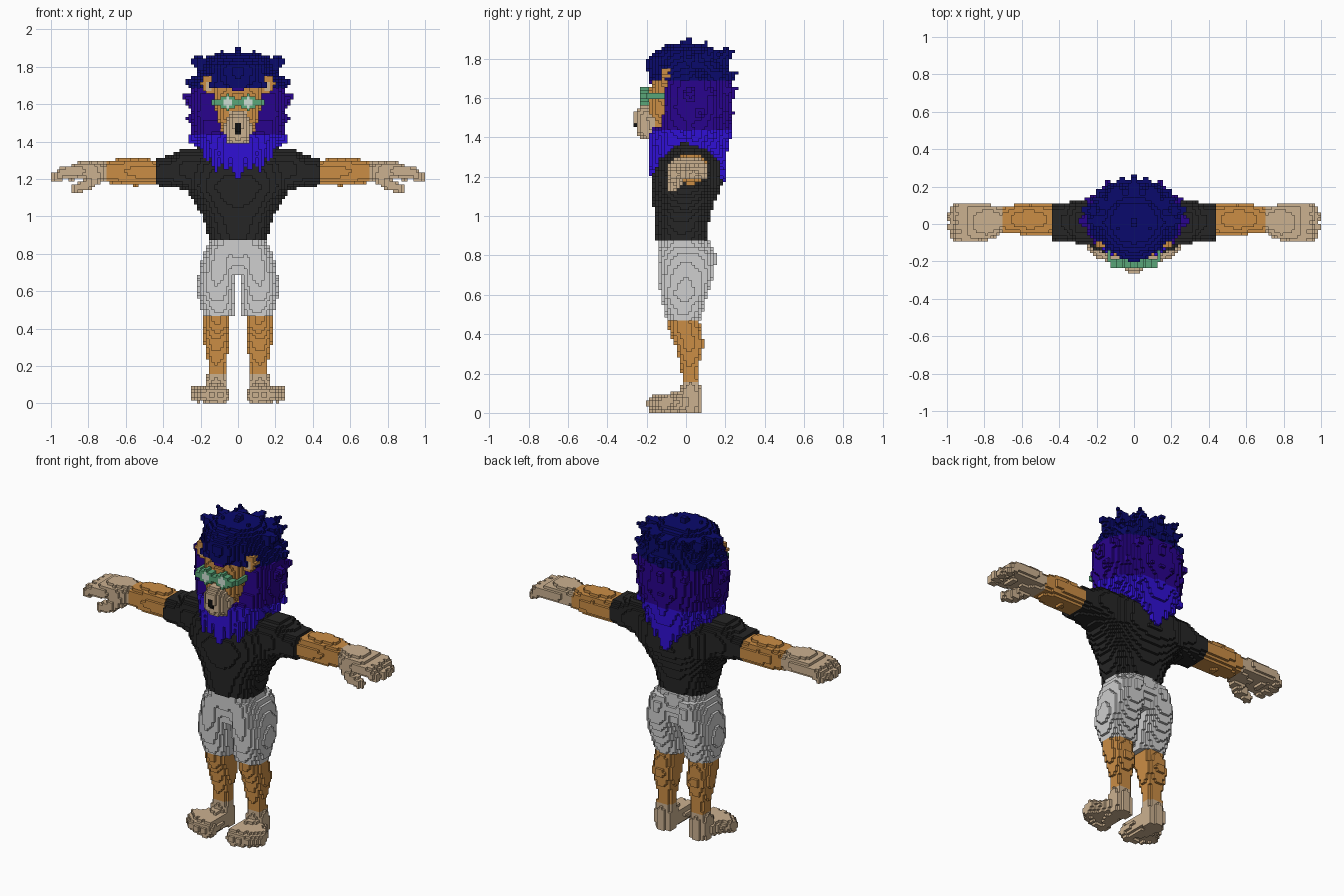
import bpy, bmesh, math
from mathutils import Vector

if "Cube" in bpy.data.objects:
    bpy.data.objects.remove(bpy.data.objects["Cube"])

S = 2 / 128                      # edge length of one block
GRID = {}                        # (i, j, k) -> (part, colour)

COLOURS = {
    "navy hair": (.003, .003, .15), "indigo hair": (.022, .001, .27),
    "bright blue hair": (.03, .005, .66), "orange fur": (.60, .27, .06),
    "tan fur": (.60, .44, .28), "black cloth": (.019, .019, .019),
    "grey cloth": (.62, .62, .62), "green frame": (.10, .38, .19),
    "pale lens": (.62, .74, .66), "dark mouth": (.005, .005, .005)}
NAMES = list(COLOURS)


def fill(part, colour, lo, hi, test):
    """Fill blocks of the x >= 0 half that pass the test, and mirror them."""
    a = [math.floor(v / S) for v in lo]
    b = [math.ceil(v / S) for v in hi]
    for i in range(max(0, a[0]), b[0]):
        x = (i + .5) * S
        for j in range(a[1], b[1]):
            y = (j + .5) * S
            for k in range(max(0, a[2]), b[2]):
                z = (k + .5) * S
                if test(x, y, z):
                    c = colour(x, y, z) if callable(colour) else colour
                    GRID[i, j, k] = GRID[-1 - i, j, k] = (part, c)


def lerp_keys(keys, t):
    for p, q in zip(keys, keys[1:]):
        if p[0] <= t <= q[0]:
            f = (t - p[0]) / (q[0] - p[0])
            return [u + (v - u) * f for u, v in zip(p[1:], q[1:])]


def loft(part, colour, keys, axis="z", e=2.2, clip=None):
    """Stack of ellipses: key = (height, centre a, centre b, radius a, radius b)."""
    a0, a1 = min(k[1] - k[3] for k in keys), max(k[1] + k[3] for k in keys)
    b0, b1 = min(k[2] - k[4] for k in keys), max(k[2] + k[4] for k in keys)
    t0, t1 = keys[0][0], keys[-1][0]

    def test(x, y, z):
        t, a, b = (z, x, y) if axis == "z" else (x, y, z)
        r = lerp_keys(keys, t)
        if not r or (clip and not clip(x, y, z)):
            return False
        return abs((a - r[0]) / r[2]) ** e + abs((b - r[1]) / r[3]) ** e <= 1
    if axis == "z":
        fill(part, colour, (a0, b0, t0), (a1, b1, t1), test)
    else:
        fill(part, colour, (t0, a0, b0), (t1, a1, b1), test)


def taper(part, colour, a, b, r0, r1):
    """Rounded stick from a to b whose radius goes from r0 to r1."""
    a, b = Vector(a), Vector(b)
    d, r = b - a, max(r0, r1)

    def test(x, y, z):
        p = Vector((x, y, z))
        f = min(1, max(0, (p - a).dot(d) / d.length_squared))
        return (p - a - d * f).length <= r0 + (r1 - r0) * f
    fill(part, colour, [min(u, v) - r for u, v in zip(a, b)],
         [max(u, v) + r for u, v in zip(a, b)], test)


# Lower legs and feet
loft("lower_legs", "orange fur", [
    (.15, .115, .025, .047, .043), (.22, .112, .018, .05, .043),
    (.35, .113, .018, .073, .075), (.42, .113, -.005, .073, .082),
    (.50, .113, -.015, .07, .077)])
loft("feet", "tan fur", [(.0, .115, .025, .055, .05), (.09, .118, .02, .062, .055),
                         (.15, .115, .025, .05, .045)])
for tx, ty, r in ((.093, -.155, .044), (.14, -.158, .04), (.18, -.145, .038), (.215, -.115, .036)):
    taper("feet", "tan fur", (.115, .015, .056), (tx, ty, .05), .055, r)
    taper("feet", "tan fur", (tx, ty + .03, .066), (tx, ty, .045), .034, r + .002)

# Shorts
loft("shorts", "grey cloth", [
    (.475, .1, -.015, .09, .086), (.60, .114, -.01, .106, .12),
    (.70, .103, .003, .106, .142), (.80, .09, .005, .098, .147),
    (.84, .08, 0, .09, .137)], clip=lambda x, y, z: x > .012)
loft("shorts", "grey cloth", [
    (.685, 0, 0, .15, .10), (.78, 0, .003, .187, .135), (.87, 0, -.015, .157, .134)])

# Shirt with sleeves
loft("shirt", "black cloth", [
    (.87, 0, -.022, .153, .128), (1.0, 0, -.018, .19, .14), (1.08, 0, -.008, .235, .16),
    (1.16, 0, .003, .29, .178), (1.28, 0, .01, .30, .165), (1.37, 0, .012, .22, .10)], e=2.4)
loft("shirt", "black cloth", [
    (.15, .01, 1.24, .12, .12), (.30, .01, 1.252, .115, .108),
    (.36, .01, 1.242, .104, .083), (.44, .01, 1.24, .1, .075)], "x", 2.5)

# Forearms, hands and fingers
loft("forearms", "orange fur", [
    (.44, .02, 1.235, .085, .066), (.56, .025, 1.24, .082, .077),
    (.64, .025, 1.24, .078, .068), (.71, .02, 1.237, .07, .054)], "x", 2.4)
loft("hands", "tan fur", [
    (.71, .02, 1.238, .07, .055), (.78, .012, 1.248, .094, .054),
    (.86, .01, 1.243, .1, .047), (.91, .01, 1.23, .095, .038)], "x", 2.4)
for fy, tip in ((-.062, .962), (-.014, .978), (.035, .978), (.08, .955)):
    taper("hands", "tan fur", (.85, fy, 1.245), (.93, fy, 1.235), .034, .032)
    taper("hands", "tan fur", (.93, fy, 1.235), (tip, fy, 1.207), .032, .026)
taper("hands", "tan fur", (.75, -.03, 1.22), (.81, -.062, 1.17), .042, .034)
taper("hands", "tan fur", (.81, -.062, 1.17), (.865, -.068, 1.15), .034, .025)


# Mane: three height bands of colour
def hair(x, y, z):
    return "navy hair" if z > 1.695 else "indigo hair" if z > 1.44 else "bright blue hair"


FRONT = [(1.0, -.2), (1.37, -.19), (1.44, -.13), (1.55, -.11), (1.685, -.10), (1.69, -.21), (2, -.21)]
loft("mane", hair, [
    (1.27, 0, .015, .12, .175), (1.34, 0, .015, .19, .20), (1.44, 0, .02, .235, .205),
    (1.55, 0, .03, .258, .205), (1.68, 0, .03, .25, .2), (1.77, 0, .025, .205, .19),
    (1.84, 0, .01, .165, .15), (1.88, 0, .005, .1, .09)],
    e=2.3, clip=lambda x, y, z: y > lerp_keys(FRONT, z)[0])
loft("mane", hair, [                       # forelock
    (1.675, 0, -.09, .06, .105), (1.72, 0, -.04, .15, .155),
    (1.80, 0, -.04, .16, .16), (1.86, 0, -.01, .12, .11)], e=2)

# Tufts around the sides and back: (height, radius x, radius y, tip reach, tip rise, angle offset)
for z, rx, ry, reach, rise, off in (
        (1.79, .16, .15, .10, .06, 0), (1.70, .205, .175, .09, .03, 15),
        (1.61, .215, .175, .09, .04, 0), (1.52, .215, .175, .075, .01, 15),
        (1.44, .20, .17, .07, -.04, 0)):
    for deg in range(0, 91, 30):
        a = math.radians(min(90, deg + off))
        c, s = math.cos(a), math.sin(a)
        taper("mane", hair, (rx * c, .02 + ry * s, z),
              ((rx + reach) * c, .015 + (ry + reach * .8) * s, z + rise), .06, .006)
# Crown tufts
for x, y, tx, ty, tz in ((0, .01, 0, .015, 1.915), (.06, -.02, .09, -.02, 1.885),
                         (.06, .07, .085, .1, 1.88), (.12, .0, .17, .01, 1.86),
                         (0, .09, 0, .13, 1.865), (.1, .1, .14, .16, 1.84)):
    taper("mane", hair, (x, y, 1.80), (tx, ty, tz), .06, .008)
# Beard and back tufts hanging over the shirt
for x, y, tx, ty, tz in ((.02, -.13, .005, -.178, 1.22), (.06, -.12, .065, -.178, 1.26),
                         (.11, -.10, .12, -.16, 1.25), (.15, -.06, .17, -.11, 1.31),
                         (.03, .15, .01, .195, 1.18), (.07, .14, .07, .19, 1.25),
                         (.13, .12, .13, .17, 1.30), (.18, .05, .2, .07, 1.33)):
    taper("mane", hair, (x, y, 1.40), (tx, ty, tz), .065, .012)

# Face, snout and mouth
loft("face", "orange fur", [
    (1.43, 0, -.11, .075, .07), (1.52, 0, -.11, .11, .085), (1.60, 0, -.105, .125, .088),
    (1.66, 0, -.10, .13, .078), (1.695, 0, -.10, .13, .06)], e=2.4)
loft("snout", "tan fur", [
    (1.385, 0, -.18, .055, .05), (1.43, 0, -.175, .07, .077), (1.50, 0, -.175, .072, .094),
    (1.53, 0, -.175, .055, .094), (1.57, 0, -.16, .03, .06)], e=2.3)
fill("mouth", "dark mouth", (0, -.29, 1.44), (.016, -.24, 1.50),
     lambda x, y, z: x < S and 1.44 < z < 1.50 and (0, math.floor(y / S), math.floor(z / S)) in GRID)

# Round ears with paler middles
fill("ears", lambda x, y, z: "tan fur" if y < -.11 and math.hypot(x - .152, z - 1.70) < .026
     else "orange fur", (.09, -.125, 1.64), (.22, -.078, 1.77),
     lambda x, y, z: math.hypot(x - .152, (z - 1.705) * .9) < .044)

# Glasses: rings with lenses, bridge and side arms
fill("glasses", lambda x, y, z: "pale lens" if math.hypot(x - .055, z - 1.609) < .026 else "green frame",
     (0, -.234, 1.55), (.11, -.203, 1.67), lambda x, y, z: math.hypot(x - .055, z - 1.609) < .041)
fill("glasses", "green frame", (0, -.234, 1.609), (.016, -.203, 1.625), lambda x, y, z: True)
fill("glasses", "green frame", (.094, -.22, 1.609), (.125, -.19, 1.625), lambda x, y, z: True)
fill("glasses", "green frame", (.125, -.20, 1.609), (.14, -.10, 1.625), lambda x, y, z: True)

# Turn the blocks of every part into a mesh of outward faces
mats = []
for name, rgb in COLOURS.items():
    m = bpy.data.materials.new(name)
    m.diffuse_color = (*rgb, 1)
    m.use_nodes = True
    m.node_tree.nodes["Principled BSDF"].inputs["Base Color"].default_value = m.diffuse_color
    mats.append(m)


def corners(cell, axis, side):
    u, v = (axis + 1) % 3, (axis + 2) % 3
    out = []
    for du, dv in ((0, 0), (1, 0), (1, 1), (0, 1)):
        c = list(cell)
        c[axis] += side
        c[u] += du
        c[v] += dv
        out.append(tuple(c))
    return out if side else out[::-1]


for part in dict.fromkeys(p for p, c in GRID.values()):
    bm, verts = bmesh.new(), {}
    used = sorted({c for p, c in GRID.values() if p == part}, key=NAMES.index)
    for cell, (p, colour) in GRID.items():
        if p != part:
            continue
        for axis in range(3):
            for side in (0, 1):
                n = list(cell)
                n[axis] += 2 * side - 1
                if tuple(n) in GRID:
                    continue
                ring = []
                for c in corners(cell, axis, side):
                    if c not in verts:
                        verts[c] = bm.verts.new([q * S for q in c])
                    ring.append(verts[c])
                bm.faces.new(ring).material_index = used.index(colour)
    mesh = bpy.data.meshes.new(part)
    bm.to_mesh(mesh)
    bm.free()
    for c in used:
        mesh.materials.append(mats[NAMES.index(c)])
    bpy.context.collection.objects.link(bpy.data.objects.new(part, mesh))
